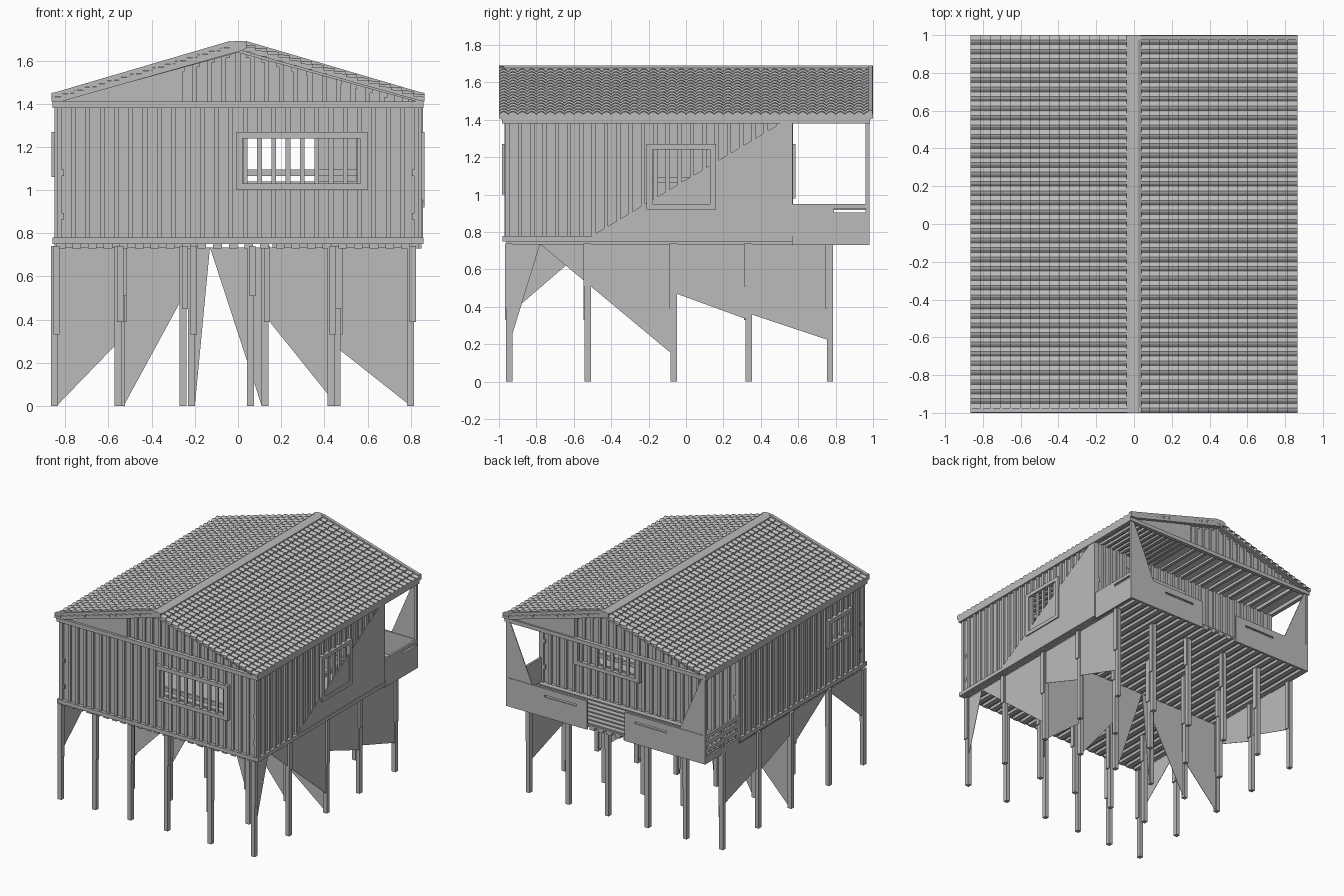
import bpy, bmesh
from mathutils import Vector

cube = bpy.data.objects.get("Cube")
if cube:
    bpy.data.objects.remove(cube, do_unlink=True)

grey = bpy.data.materials.new("weathered grey")
grey.use_nodes = True
grey.diffuse_color = (0.5, 0.5, 0.5, 1)
grey.node_tree.nodes["Principled BSDF"].inputs["Base Color"].default_value = (0.5, 0.5, 0.5, 1)


def finish(name, bm):
    bmesh.ops.recalc_face_normals(bm, faces=bm.faces)
    me = bpy.data.meshes.new(name)
    bm.to_mesh(me)
    bm.free()
    me.materials.append(grey)
    ob = bpy.data.objects.new(name, me)
    bpy.context.collection.objects.link(ob)
    return ob


def boxes(name, items):
    """One object from boxes given as x0, x1, y0, y1, z0, z1."""
    bm = bmesh.new()
    for x0, x1, y0, y1, z0, z1 in items:
        vs = bmesh.ops.create_cube(bm, size=1)["verts"]
        for v in vs:
            v.co = ((x0 + x1) / 2 + v.co.x * (x1 - x0),
                    (y0 + y1) / 2 + v.co.y * (y1 - y0),
                    (z0 + z1) / 2 + v.co.z * (z1 - z0))
    return finish(name, bm)


def plates(name, polys, axis, at, t=0.006):
    """Upright plates from (u, z) outlines, across the given axis."""
    bm = bmesh.new()
    for poly in polys:
        place = lambda u, z: (at, u, z) if axis == "x" else (u, at, z)
        face = bm.faces.new([bm.verts.new(place(u, z)) for u, z in poly])
        new = bmesh.ops.extrude_face_region(bm, geom=[face])["geom"]
        off = Vector((t, 0, 0)) if axis == "x" else Vector((0, t, 0))
        bmesh.ops.translate(bm, vec=off, verts=[v for v in new if isinstance(v, bmesh.types.BMVert)])
    return finish(name, bm)


def oriented(axis, u0, u1, a, b, z0, z1):
    lo, hi = min(a, b), max(a, b)
    return (lo, hi, u0, u1, z0, z1) if axis == "x" else (u0, u1, lo, hi, z0, z1)


def around(u0, u1, z0, z1, hole):
    """Four rectangles filling a panel around a hole."""
    a, b, c, d = hole
    return [(u0, a, z0, z1), (b, u1, z0, z1), (a, b, z0, c), (a, b, d, z1)]


def wall(name, axis, at, out, u0, u1, frame, hole):
    """Board wall with battens, inner rails and a framed window."""
    z0, z1 = 0.75, 1.39
    items = [oriented(axis, a, b, at, at - out * 0.015, c, d) for a, b, c, d in around(u0, u1, z0, z1, hole)]
    n = round((u1 - u0) / 0.067)
    for i in range(n + 1):
        u = u0 + 0.012 + (u1 - u0 - 0.024) * i / n
        items.append(oriented(axis, u - 0.011, u + 0.011, at, at + out * 0.016, z0, z1))
    for z in (0.88, 1.08):
        items.append(oriented(axis, u0, u1, at - out * 0.03, at - out * 0.012, z - 0.015, z + 0.015))
    boxes(name, items)
    f0, f1, g0, g1 = frame
    inner = (f0 + 0.032, f1 - 0.032, g0 + 0.03, g1 - 0.03)
    boxes(name + "_window_frame", [oriented(axis, a, b, at, at + out * 0.03, c, d)
                                   for a, b, c, d in around(f0, f1, g0, g1, inner)])


# Walls
wall("front_wall", "y", -0.955, -1, -0.84, 0.84, (-0.01, 0.6, 1.0, 1.27), (0.03, 0.55, 1.04, 1.24))
wall("back_wall", "y", 0.555, 1, -0.84, 0.84, (-0.01, 0.55, 0.98, 1.27), (0.02, 0.36, 1.02, 1.24))
wall("left_wall", "x", 0.835, 1, -0.965, 0.57, (-0.21, 0.16, 0.92, 1.27), (-0.18, 0.13, 0.95, 1.24))
wall("right_wall", "x", -0.835, -1, -0.965, 0.57, (-0.8, -0.51, 1.06, 1.27), (-0.77, -0.54, 1.09, 1.24))
plates("left_wall_panel", [[(-0.52, 0.77), (0.57, 0.77), (0.57, 1.39), (0.52, 1.39)]], "x", 0.85)

# Floor, joists and edge bands
boxes("floor", [(-0.84, 0.84, -0.96, 0.97, 0.752, 0.765)])
boxes("joists", [(-0.84 + i * 0.0725, -0.80 + i * 0.0725, -0.96, 0.97, 0.73, 0.754) for i in range(23)])
boxes("floor_band", [(-0.85, 0.85, -0.98, -0.955, 0.75, 0.78)]
      + [(s * 0.848 - 0.012, s * 0.848 + 0.012, -0.98, 0.57, 0.75, 0.78) for s in (-1, 1)])
boxes("eave_band", [(-0.86, 0.86, y - 0.015, y + 0.015, 1.38, 1.41) for y in (-0.97, 0.97)]
      + [(s * 0.845 - 0.015, s * 0.845 + 0.015, -0.985, 0.985, 1.38, 1.415) for s in (-1, 1)])

# Porch sides, back skirt and corner braces
skirt = []
for s in (-1, 1):
    lo, hi = sorted((s * 0.16, s * 0.84))
    c, d = sorted((s * 0.25, s * 0.52))
    skirt += [(a, b, 0.965, 0.98, e, f) for a, b, e, f in around(lo, hi, 0.73, 0.95, (c, d, 0.885, 0.9))]
    skirt.append((s * 0.84 - 0.01, s * 0.84 + 0.01, 0.96, 0.98, 0.73, 1.39))
skirt += [(0.835, 0.85, a, b, e, f) for a, b, e, f in around(0.57, 0.98, 0.73, 0.95, (0.79, 0.96, 0.905, 0.925))]
skirt.append((-0.85, -0.835, 0.57, 0.98, 0.73, 0.78))
skirt += [(-0.85, -0.835, 0.57, 0.98, z, z + 0.032) for z in (0.81, 0.865, 0.918)]
skirt += [(-0.85, -0.835, y, y + 0.02, 0.75, 0.95) for y in (0.57, 0.76)]
boxes("porch_skirt", skirt)
plates("porch_corner_braces", [[(s * 0.84, 0.95), (s * 0.63, 0.95), (s * 0.82, 1.39), (s * 0.84, 1.39)]
                               for s in (-1, 1)], "y", 0.97)
boxes("porch_boards", [(-0.82, 0.82, 0.59 + i * 0.055, 0.63 + i * 0.055, 0.765, 0.775) for i in range(7)])

# Stilts, each with a splice plate on its upper part
front_x = (-0.85, -0.555, -0.255, 0.058, 0.43, 0.8)
inner_x = (-0.85, -0.54, -0.215, 0.125, 0.46, 0.8)
rows_y = (-0.945, -0.525, -0.065, 0.335, 0.77)
stilts = []
for j, y in enumerate(rows_y):
    for i, x in enumerate(front_x if j == 0 else inner_x):
        cut = 0.33 + 0.06 * ((i + 2 * j) % 4)
        stilts.append((x - 0.016, x + 0.016, y - 0.017, y + 0.017, 0, 0.74))
        stilts.append((x - 0.005, x + 0.024, y - 0.024, y + 0.012, cut, 0.74))
boxes("stilts", stilts)

# Thin bracing sheets fanned out between the stilts
top = 0.735


def fan(name, axis, at, apex, ends):
    plates(name, [[(apex, top), (u, z), (u, top)] for u, z in ends], axis, at, 0.003)


fan("cross_bracing", "y", -0.065, -0.13,
    [(-0.84, 0), (-0.53, 0), (-0.2, 0), (0.11, 0), (0.46, 0), (0.8, 0)])
fan("left_bracing", "x", 0.805, -0.78, [(-0.945, 0.2), (-0.065, 0.14), (0.335, 0.33), (0.77, 0.22)])
fan("right_bracing", "x", -0.85, -0.51, [(-0.945, 0.36), (-0.065, 0.45), (0.335, 0.42), (0.77, 0.33)])


# Roof slopes
def roof_z(x):
    return 1.672 - 0.29 * max(abs(x) - 0.03, 0)


deck = [(-0.86, roof_z(0.86) - 0.02), (0, roof_z(0) - 0.02), (0.86, roof_z(0.86) - 0.02),
        (0.86, roof_z(0.86) - 0.03), (0, roof_z(0) - 0.035), (-0.86, roof_z(0.86) - 0.03)]
plates("roof_deck", [deck], "y", -0.99, 1.98)


# Corrugated roof tiles in overlapping courses
def tiles(name, side, courses=16, columns=40):
    bm = bmesh.new()
    step = 0.835 / courses
    wave = (0, 0.01, 0.014, 0.01)
    for c in range(courses):
        x0 = 0.03 + c * step
        x1 = x0 + step
        prev = None
        for k in range(columns * 4 + 1):
            y = -1 + k * 0.5 / columns
            h = wave[k % 4]
            z0, z1 = roof_z(x0) - 0.012, roof_z(x1)
            col = [bm.verts.new((side * x, y, z)) for x, z in
                   ((x0, z0 + h), (x1, z1 + h), (x1, z1 - 0.022))]
            if prev:
                for r in range(2):
                    bm.faces.new((prev[r], prev[r + 1], col[r + 1], col[r]))
            prev = col
    finish(name, bm)


for side, label in ((1, "left"), (-1, "right")):
    tiles(label + "_roof_tiles", side)

# Ridge cap
cap = [(-0.04, 1.655), (-0.04, 1.678), (-0.02, 1.69), (0.02, 1.69), (0.04, 1.678), (0.04, 1.655)]
plates("ridge_cap", [cap], "y", -1, 2)

# Purlins under the roof
boxes("purlins", [(s * x - 0.012, s * x + 0.012, -0.96, 0.96, roof_z(x) - 0.055, roof_z(x) - 0.025)
                  for s in (-1, 1) for x in [0.05 + 0.07 * i for i in range(11)]])

# Gables: board, battens, plain corner panel and a bargeboard on one slope
for s, label in ((1, "front"), (-1, "back")):
    y = -s * 0.945
    board = [(-0.84, 1.4), (0, 1.4), (0.84, 1.4), (0.84, roof_z(0.84) - 0.03), (0, roof_z(0) - 0.03),
             (-0.84, roof_z(0.84) - 0.03)]
    plates(label + "_gable", [board], "y", y)
    battens = []
    for i in range(25):
        x = -0.8 + i * 1.6 / 24
        battens.append((x - 0.011, x + 0.011, y - 0.016, y + 0.016, 1.4, roof_z(x) - 0.028))
    boxes(label + "_gable_battens", battens)
    panel = [(-0.84 * s, 1.4), (-0.27 * s, 1.4), (-0.27 * s, roof_z(0.27) - 0.03), (-0.84 * s, roof_z(0.84) - 0.03)]
    plates(label + "_gable_panel", [panel], "y", y - s * 0.022)
    barge = [(-0.865 * s, 1.41), (-0.82 * s, 1.41), (0.03 * s, 1.65), (0.04 * s, 1.685),
             (-0.04 * s, 1.69), (-0.84 * s, 1.455), (-0.865 * s, 1.45)]
    plates(label + "_bargeboard", [barge], "y", -s * 0.998, s * 0.025)
